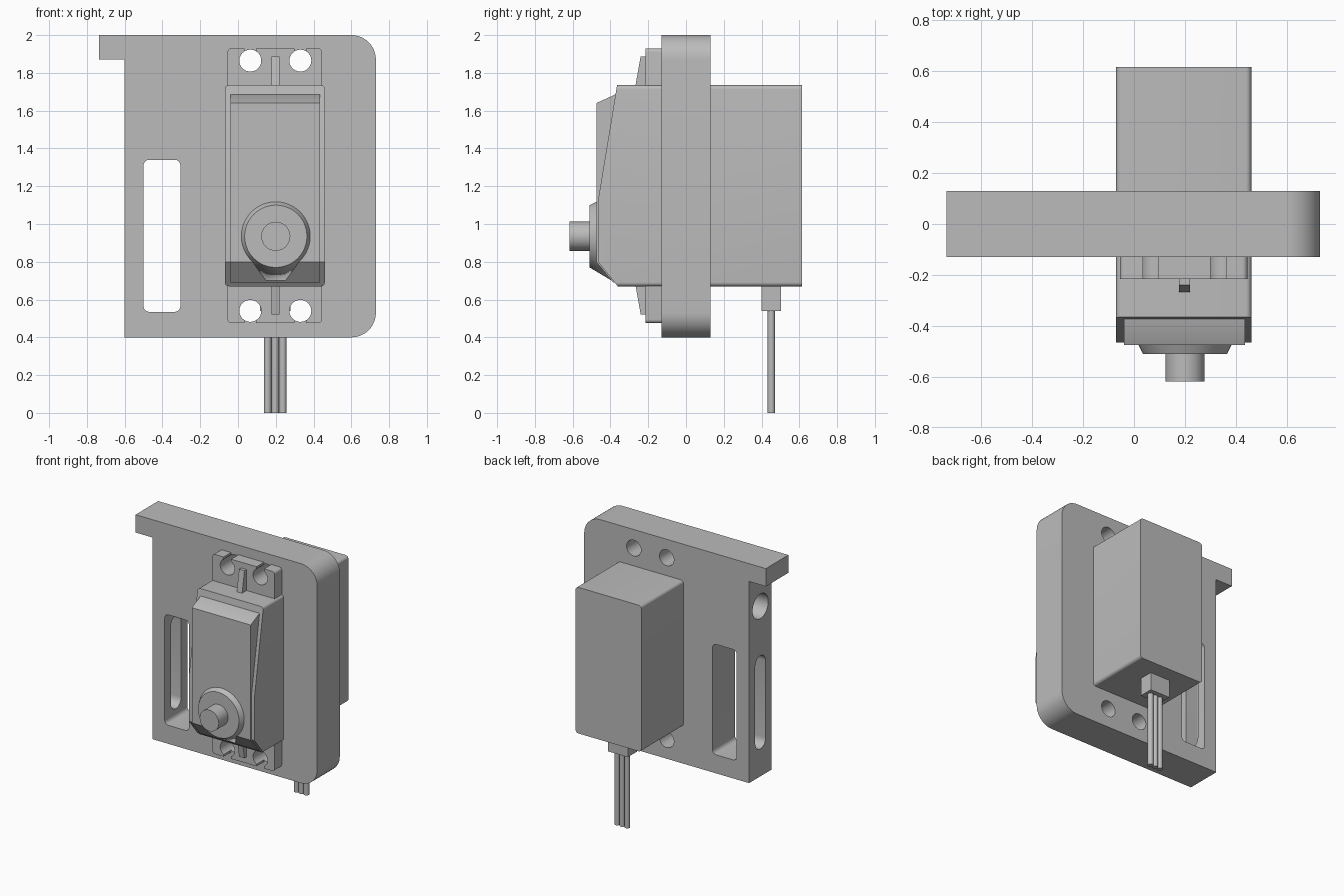
import bpy, bmesh
from math import pi, sin, cos, radians

old = bpy.data.objects.get("Cube")
if old:
    bpy.data.objects.remove(old, do_unlink=True)

grey = bpy.data.materials.new("light grey plastic")
grey.use_nodes = True
GREY = (0.5, 0.5, 0.5, 1)
grey.diffuse_color = GREY
grey.node_tree.nodes["Principled BSDF"].inputs["Base Color"].default_value = GREY

# Where a profile point (u, v) at depth d lands for each extrusion axis
PLACE = {
    "x": lambda u, v, d: (d, u, v),
    "y": lambda u, v, d: (u, d, v),
    "z": lambda u, v, d: (u, v, d),
}


def add_object(name, bm):
    bmesh.ops.recalc_face_normals(bm, faces=bm.faces[:])
    mesh = bpy.data.meshes.new(name)
    bm.to_mesh(mesh)
    bm.free()
    mesh.materials.append(grey)
    obj = bpy.data.objects.new(name, mesh)
    bpy.context.collection.objects.link(obj)
    return obj


def prism(name, axis, pts, start, end):
    bm = bmesh.new()
    lo = [bm.verts.new(PLACE[axis](u, v, start)) for u, v in pts]
    hi = [bm.verts.new(PLACE[axis](u, v, end)) for u, v in pts]
    bm.faces.new(lo)
    bm.faces.new(hi)
    n = len(pts)
    for i in range(n):
        j = (i + 1) % n
        bm.faces.new((lo[i], lo[j], hi[j], hi[i]))
    return add_object(name, bm)


def arc(u, v, r, start, sweep, steps):
    return [(u + r * cos(radians(start + sweep * i / steps)),
             v + r * sin(radians(start + sweep * i / steps))) for i in range(steps + 1)]


def circle(u, v, r, steps=40):
    return arc(u, v, r, 0, 360, steps)[:-1]


def rounded(u0, u1, v0, v1, r, steps=6):
    return (arc(u1 - r, v1 - r, r, 0, 90, steps) + arc(u0 + r, v1 - r, r, 90, 90, steps)
            + arc(u0 + r, v0 + r, r, 180, 90, steps) + arc(u1 - r, v0 + r, r, 270, 90, steps))


def box(u0, u1, v0, v1):
    return [(u0, v0), (u1, v0), (u1, v1), (u0, v1)]


def boolean(obj, tool, operation="DIFFERENCE"):
    mod = obj.modifiers.new("cut", "BOOLEAN")
    mod.operation = operation
    mod.solver = "EXACT"
    mod.object = tool
    bpy.context.view_layer.objects.active = obj
    bpy.ops.object.modifier_apply(modifier=mod.name)
    bpy.data.objects.remove(tool, do_unlink=True)


# Mounting plate with hooked tab and two rounded corners
outline = [(-0.735, 2), (-0.735, 1.87), (-0.6, 1.87), (-0.6, 0.4)]
outline += arc(0.6, 0.53, 0.13, 270, 90, 12) + arc(0.6, 1.87, 0.13, 0, 90, 12)
plate = prism("mounting_plate", "y", outline, -0.13, 0.13)
boolean(plate, prism("window_cutter", "y", rounded(-0.5, -0.305, 0.535, 1.34, 0.03), -0.3, 0.3))

# Side slot into the window, and the round side hole
slot = arc(0, 1.22, 0.06, 0, 180, 12) + arc(0, 0.66, 0.06, 180, 180, 12)
boolean(plate, prism("side_slot_cutter", "x", slot, -0.8, -0.4))
boolean(plate, prism("side_hole_cutter", "x", circle(0, 1.64, 0.09), -0.8, -0.06))

# Servo flange, with screw holes shared by the plate and open notches
flange = prism("servo_flange", "y", rounded(-0.055, 0.445, 0.475, 1.93, 0.02), -0.215, -0.13)
for x in (0.065, 0.33):
    for z, edge in ((1.865, 2.0), (0.54, 0.4)):
        for part in (plate, flange):
            boolean(part, prism("screw_cutter", "y", circle(x, z, 0.058), -0.4, 0.4))
        notch = box(x - 0.03, x + 0.03, min(z, edge), max(z, edge))
        boolean(flange, prism("notch_cutter", "y", notch, -0.4, 0))

# Servo case: rounded block trimmed to a sloped front
case = prism("servo_case", "y", rounded(-0.07, 0.46, 0.67, 1.735, 0.022), -0.6, 0.7)
side = [(0.615, 0.6), (0.615, 1.886), (-0.34, 1.886), (-0.465, 1.13), (-0.465, 0.8), (-0.305, 0.6)]
boolean(case, prism("case_trimmer", "x", side, -0.3, 0.7), "INTERSECT")

# Raised front cover
cover = [(-0.475, 1.64), (-0.365, 1.69), (-0.3, 1.69), (-0.3, 0.69), (-0.385, 0.69), (-0.475, 0.8)]
prism("front_cover", "x", cover, -0.04, 0.435)

# Conical shaft collar, blended into the lower chamfer
bm = bmesh.new()
for r, y in ((0.165, -0.51), (0.185, -0.47)):
    for x, z in circle(0.2, 0.935, r, 48):
        bm.verts.new((x, y, z))
for x in (0.15, 0.25):
    bm.verts.new((x, -0.38, 0.692))
bmesh.ops.convex_hull(bm, input=bm.verts[:])
bmesh.ops.dissolve_limit(bm, angle_limit=radians(1), verts=bm.verts[:], edges=bm.edges[:])
add_object("shaft_collar", bm)
prism("output_shaft", "y", circle(0.2, 0.935, 0.077), -0.617, -0.5)

# Flange stiffening ribs
for name, inner, outer in (("upper_rib", 1.72, 1.888), ("lower_rib", 0.69, 0.522)):
    rib = [(-0.2, inner), (-0.27, inner), (-0.24, outer), (-0.2, outer)]
    prism(name, "x", rib, 0.177, 0.22)

# Cable strain relief and three wires
prism("cable_block", "z", box(0.117, 0.277, 0.4, 0.503), 0.54, 0.7)
for i, name in enumerate(("first_wire", "middle_wire", "last_wire")):
    prism(name, "z", circle(0.157 + 0.04 * i, 0.452, 0.0195, 20), 0, 0.56)

# Smooth round surfaces, keep edges sharp
for obj in bpy.context.scene.objects:
    obj.select_set(obj.type == "MESH")
bpy.context.view_layer.objects.active = plate
bpy.ops.object.shade_smooth_by_angle(angle=radians(30))
